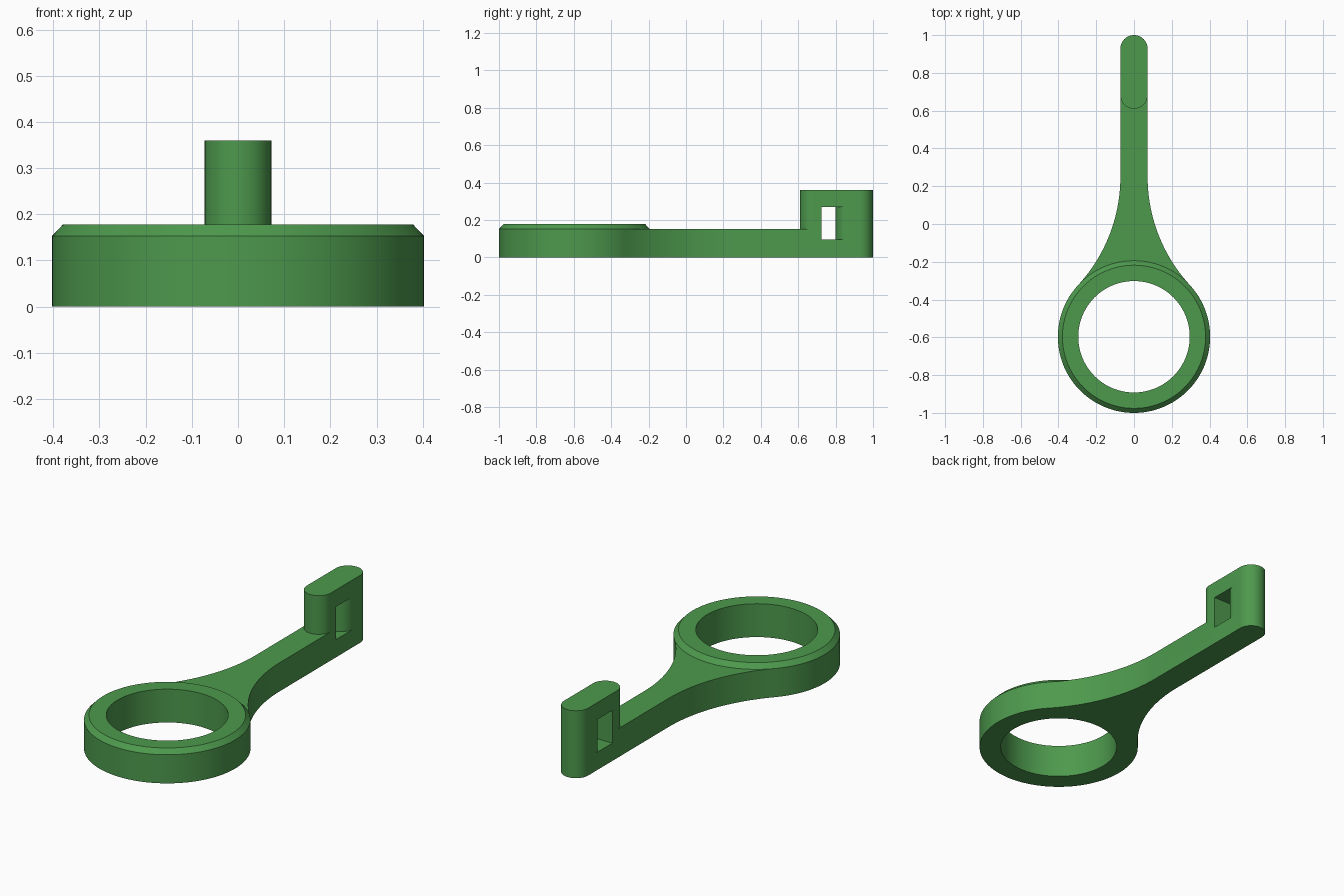
import bpy, bmesh, math
from math import cos, sin, pi

if "Cube" in bpy.data.objects:
    bpy.data.objects.remove(bpy.data.objects["Cube"])

CY, R, BORE = -0.597, 0.403, 0.295   # ring centre, outer and inner radius
W = 0.072                            # half width of the arm
ARM_TOP, RING_TOP, HEAD_TOP = 0.153, 0.178, 0.36

green = bpy.data.materials.new("green")
green.diffuse_color = (0.075, 0.32, 0.075, 1)
green.use_nodes = True
green.node_tree.nodes["Principled BSDF"].inputs["Base Color"].default_value = green.diffuse_color


def arc(cx, cy, r, a0, a1, n):
    return [(cx + r * cos(a0 + (a1 - a0) * i / n), cy + r * sin(a0 + (a1 - a0) * i / n))
            for i in range(n + 1)]


def prism(name, outline, z0, z1):
    """Extrude a counter-clockwise outline from z0 to z1."""
    bm = bmesh.new()
    low = [bm.verts.new((x, y, z0)) for x, y in outline]
    top = [bm.verts.new((x, y, z1)) for x, y in outline]
    bm.faces.new(low[::-1])
    bm.faces.new(top)
    n = len(low)
    for i in range(n):
        j = (i + 1) % n
        bm.faces.new((low[i], low[j], top[j], top[i]))
    return finish(name, bm)


def finish(name, bm):
    me = bpy.data.meshes.new(name)
    bm.to_mesh(me)
    bm.free()
    me.materials.append(green)
    ob = bpy.data.objects.new(name, me)
    bpy.context.collection.objects.link(ob)
    return ob


def combine(ob, other, op):
    """Apply an exact boolean and remove the helper."""
    bpy.context.view_layer.objects.active = ob
    mod = ob.modifiers.new(op, 'BOOLEAN')
    mod.object, mod.operation, mod.solver = other, op, 'EXACT'
    bpy.ops.object.modifier_apply(modifier=mod.name)
    bpy.data.objects.remove(other)


def smooth(ob):
    bpy.ops.object.select_all(action='DESELECT')
    ob.select_set(True)
    bpy.context.view_layer.objects.active = ob
    bpy.ops.object.shade_smooth_by_angle(angle=math.radians(30))


# Handle body: ring disc flowing through tangent fillets into the arm
fy = 0.25                                              # where the fillet meets the arm
d = fy - CY
fr = (W * W + d * d - R * R) / (2 * (R - W))           # fillet radius
t = math.atan2(d, W + fr)                              # tangent angle on the ring
outline = arc(0, CY, R, -pi - t, t, 96)
outline += arc(W + fr, fy, fr, pi + t, pi, 28)[1:]
outline += arc(0, 1 - W, W, 0, pi, 32)
outline += arc(-W - fr, fy, fr, 0, -t, 28)[:-1]
body = prism("handle_body", outline, 0, ARM_TOP)

# Raised head with rounded ends
head = arc(0, 1 - W, W, 0, pi, 32) + arc(0, 0.61 + W, W, pi, 2 * pi, 32)
combine(body, prism("head", head, 0.05, HEAD_TOP), 'UNION')

# Ring bore
combine(body, prism("bore", arc(0, CY, BORE, 0, 2 * pi, 96)[:-1], -0.1, 0.3), 'DIFFERENCE')

# Cross slot: flat front wall, rounded rear wall
slot = [(-0.1, 0.725), (0.1, 0.725), (0.1, 0.872)]
slot += arc(0, 0.872, W, 0, -pi, 32) + [(-0.1, 0.872)]
combine(body, prism("slot", slot, 0.095, 0.27), 'DIFFERENCE')
smooth(body)

# Chamfered collar on top of the ring
bm = bmesh.new()
loops = [[bm.verts.new((x, y, z)) for x, y in arc(0, CY, r, 0, 2 * pi, 96)[:-1]]
         for r, z in ((R, ARM_TOP), (0.379, RING_TOP), (BORE, RING_TOP), (BORE, ARM_TOP))]
for a, b in zip(loops, loops[1:]):
    for i in range(96):
        j = (i + 1) % 96
        bm.faces.new((a[i], a[j], b[j], b[i]))
smooth(finish("ring_collar", bm))
